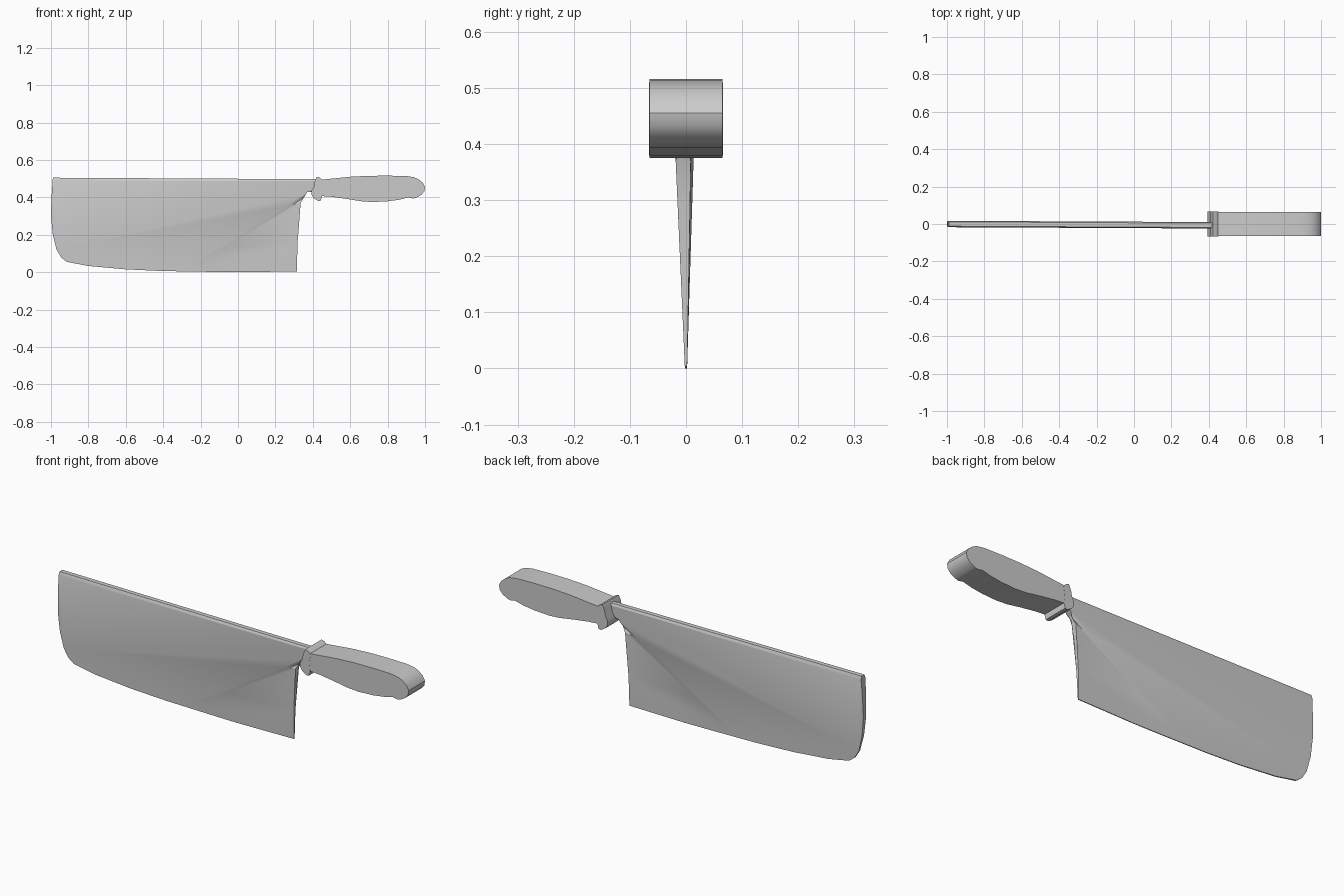
import bpy, bmesh
from mathutils import Vector

cube = bpy.data.objects.get("Cube")
if cube:
    bpy.data.objects.remove(cube, do_unlink=True)

steel = bpy.data.materials.new("plain grey")
steel.use_nodes = True
grey = (0.6, 0.6, 0.6, 1)
steel.diffuse_color = grey
steel.node_tree.nodes["Principled BSDF"].inputs["Base Color"].default_value = grey


def outline_face(bm, points):
    return bm.faces.new([bm.verts.new((x, 0, z)) for x, z in points])


def finish(bm, name, angle):
    bmesh.ops.recalc_face_normals(bm, faces=bm.faces[:])
    mesh = bpy.data.meshes.new(name)
    bm.to_mesh(mesh)
    bm.free()
    obj = bpy.data.objects.new(name, mesh)
    bpy.context.collection.objects.link(obj)
    mesh.materials.append(steel)
    bpy.ops.object.select_all(action="DESELECT")
    obj.select_set(True)
    bpy.context.view_layer.objects.active = obj
    bpy.ops.object.shade_smooth_by_angle(angle=angle)
    return obj


def slab(name, points, half):
    """Outline in x and z, extruded evenly to both sides."""
    bm = bmesh.new()
    face = outline_face(bm, points)
    old = list(face.verts)
    new = bmesh.ops.extrude_face_region(bm, geom=[face], use_keep_orig=True)
    for v in old:
        v.co.y = -half
    for v in new["geom"]:
        if isinstance(v, bmesh.types.BMVert):
            v.co.y = half
    return finish(bm, name, 0.6)


# Blade outline: tip, curved edge, heel, tang
blade_points = [
    (-0.99, 0.505), (-0.997, 0.4), (-1, 0.3), (-0.99, 0.2), (-0.97, 0.12),
    (-0.945, 0.078), (-0.915, 0.055), (-0.8, 0.033), (-0.6, 0.015),
    (-0.4, 0.006), (-0.1, 0.001), (0, 0), (0.315, 0.004), (0.318, 0.15),
    (0.325, 0.3), (0.335, 0.37), (0.35, 0.41), (0.37, 0.428), (0.43, 0.43),
    (0.43, 0.497)]
CREASE_START = Vector((-0.2, 0, 0.07))
along = Vector((0.55, 0, 0.34)).normalized()
across = Vector((along.z, 0, -along.x))  # points towards the heel
STEP = 0.012
SHOULDER = 0.488

bm = bmesh.new()
face = outline_face(bm, blade_points)
bmesh.ops.triangulate(bm, faces=[face])
# Cuts for the crease and the rounded spine
cuts = [(CREASE_START, across), (CREASE_START + across * STEP, across),
        (Vector((0, 0, SHOULDER)), Vector((0, 0, 1)))]
for point, normal in cuts:
    bmesh.ops.bisect_plane(bm, geom=bm.verts[:] + bm.edges[:] + bm.faces[:],
                           dist=1e-5, plane_co=point, plane_no=normal)


def half_thickness(co):
    half = 0.002 + 0.031 * co.z
    if co.z > SHOULDER + 0.004:
        half -= 0.006
    offset = co - CREASE_START
    if abs(offset.dot(across) - STEP) < 1e-4:
        half -= 0.007 * min(max(offset.dot(along) / 0.5, 0), 1)
    return max(half, 0.002)


def centre_line(co):
    return -0.005 * (co.x + 1) * co.z / 0.5


front = bm.verts[:]
result = bmesh.ops.extrude_face_region(bm, geom=bm.faces[:], use_keep_orig=True)
back = [v for v in result["geom"] if isinstance(v, bmesh.types.BMVert)]
for verts, side in ((front, -1), (back, 1)):
    for v in verts:
        v.co.y = centre_line(v.co) + side * half_thickness(v.co)
finish(bm, "blade", 0.4)

# Handle grip with rounded butt
slab("handle_grip", [
    (0.43, 0.493), (0.5, 0.5), (0.6, 0.51), (0.7, 0.515), (0.8, 0.516),
    (0.9, 0.514), (0.94, 0.508), (0.965, 0.497), (0.988, 0.478), (1, 0.455),
    (0.996, 0.432), (0.98, 0.413), (0.955, 0.399), (0.935, 0.394),
    (0.91, 0.399), (0.86, 0.387), (0.8, 0.379), (0.72, 0.375), (0.66, 0.379),
    (0.58, 0.392), (0.5, 0.403), (0.43, 0.408)], 0.065)

# Flared collar between blade and grip
slab("collar", [
    (0.422, 0.51), (0.437, 0.505), (0.452, 0.492), (0.445, 0.45),
    (0.45, 0.408), (0.443, 0.383), (0.43, 0.38), (0.405, 0.395),
    (0.392, 0.415), (0.392, 0.435), (0.405, 0.455), (0.41, 0.485)], 0.0655)
